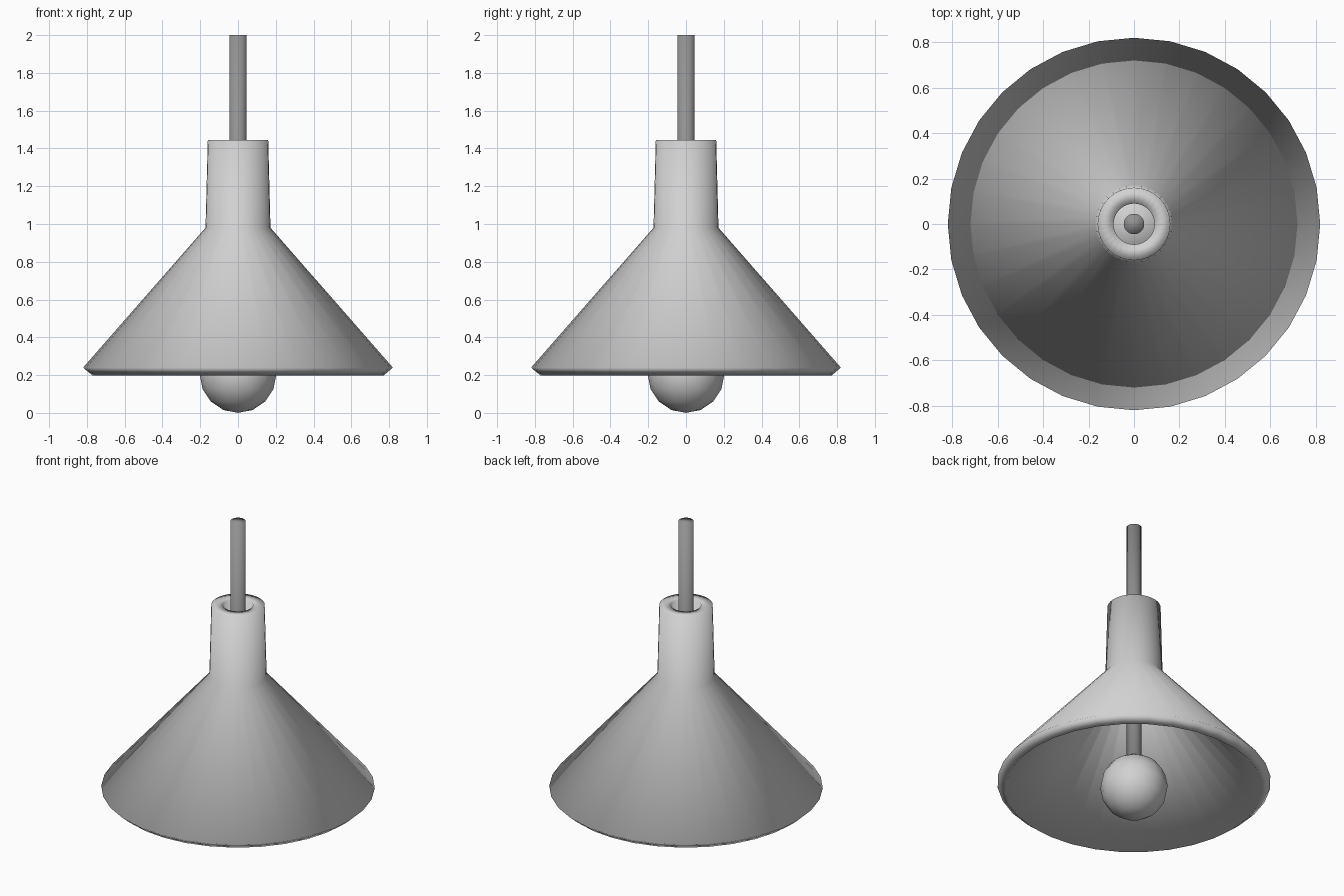
import bpy
import bmesh
import math

cube = bpy.data.objects.get("Cube")
if cube:
    bpy.data.objects.remove(cube, do_unlink=True)

SIDES = 32


def make_material(name, grey):
    mat = bpy.data.materials.new(name)
    mat.use_nodes = True
    colour = (grey, grey, grey, 1)
    mat.diffuse_color = colour
    mat.node_tree.nodes["Principled BSDF"].inputs["Base Color"].default_value = colour
    return mat


def finish(name, bm, mat):
    """Turn a bmesh into a smooth object with one material."""
    bmesh.ops.recalc_face_normals(bm, faces=bm.faces)
    for face in bm.faces:
        face.smooth = True
    mesh = bpy.data.meshes.new(name)
    bm.to_mesh(mesh)
    bm.free()
    mesh.materials.append(mat)
    obj = bpy.data.objects.new(name, mesh)
    bpy.context.collection.objects.link(obj)
    return obj


def lathe(name, profile, mat):
    """Spin a closed (radius, height) profile around the z axis."""
    bm = bmesh.new()
    rings = []
    for i in range(SIDES):
        a = math.tau * i / SIDES
        rings.append([bm.verts.new((r * math.cos(a), r * math.sin(a), z))
                      for r, z in profile])
    n = len(profile)
    for i, ring in enumerate(rings):
        after = rings[(i + 1) % SIDES]
        for j in range(n):
            k = (j + 1) % n
            bm.faces.new((ring[j], after[j], after[k], ring[k]))
    return finish(name, bm, mat)


light_grey = make_material("light grey", 0.64)
dark_grey = make_material("dark grey", 0.29)

# Shade: thick-walled funnel, outside first, then the lip and the inside
lathe("shade", [(0.16, 1.445), (0.172, 0.98), (0.82, 0.24),
                (0.77, 0.197), (0.106, 0.955), (0.09, 1.443)], light_grey)

# Rod: runs from the ceiling end down into the bulb
ROD_TOP, ROD_BOTTOM = 2.0, 0.3
bm = bmesh.new()
bmesh.ops.create_cone(bm, cap_ends=True, segments=SIDES, radius1=0.045,
                      radius2=0.045, depth=ROD_TOP - ROD_BOTTOM)
bmesh.ops.translate(bm, verts=bm.verts, vec=(0, 0, (ROD_TOP + ROD_BOTTOM) / 2))
finish("rod", bm, dark_grey)

# Bulb
BULB_RADIUS = 0.203
bm = bmesh.new()
bmesh.ops.create_uvsphere(bm, u_segments=16, v_segments=8, radius=BULB_RADIUS)
bmesh.ops.translate(bm, verts=bm.verts, vec=(0, 0, BULB_RADIUS))
finish("bulb", bm, light_grey)
